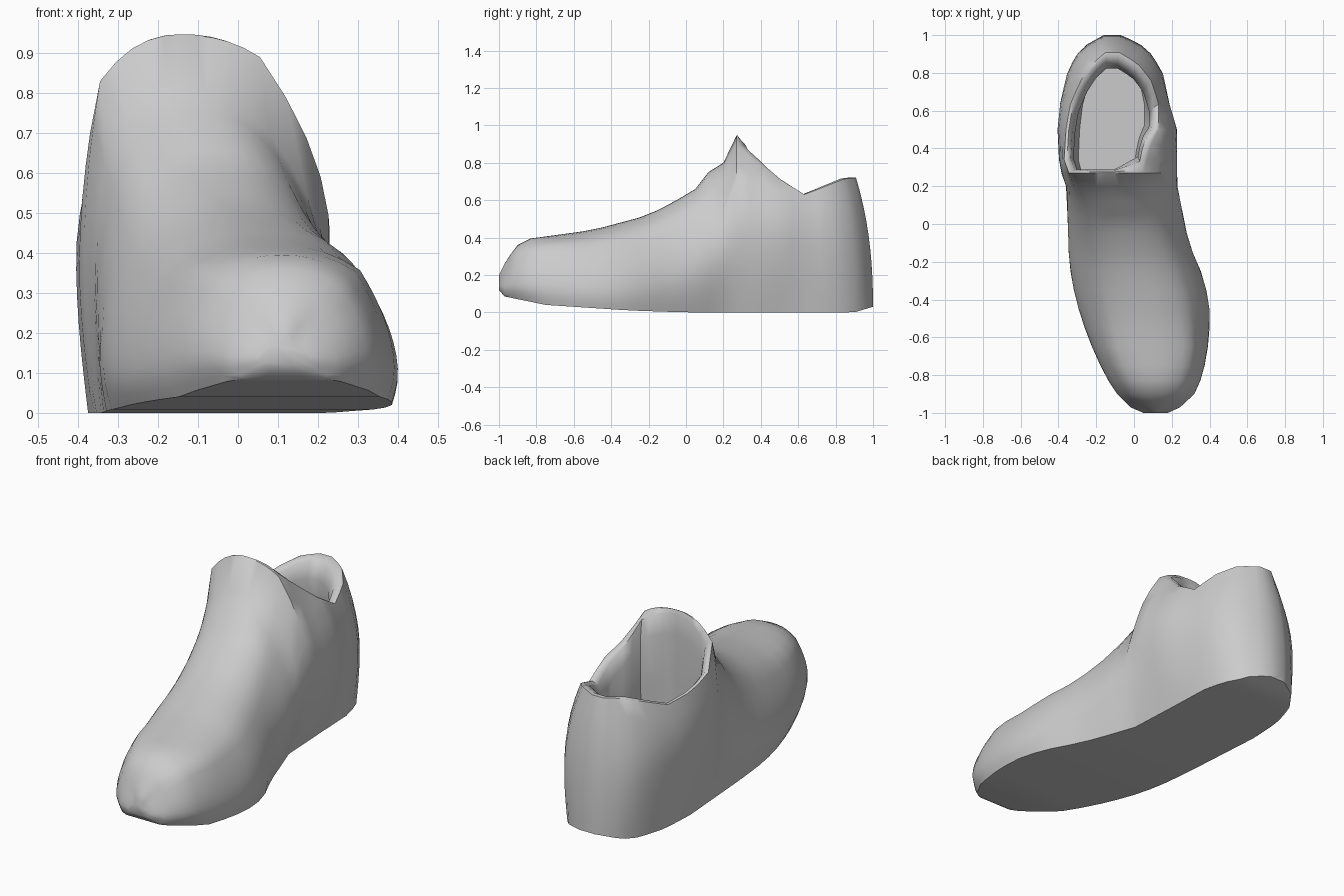
import bpy, bmesh, math

if "Cube" in bpy.data.objects:
    bpy.data.objects.remove(bpy.data.objects["Cube"])

# Profiles along the length of the shoe: (y, value)
SOLE_Z = [(-1, .12), (-.97, .085), (-.75, .04), (-.3, .01), (0, 0), (.9, 0), (1, .03)]
TOP_Z = [(-1, .2), (-.97, .26), (-.91, .355), (-.83, .395), (-.5, .44), (-.2, .52),
         (-.05, .6), (.05, .66), (.12, .75), (.2, .8), (.27, .945)]
CREST_ZR = [(-1, .17), (-.97, .23), (-.91, .31), (-.8, .35), (-.5, .365), (-.2, .43),
            (0, .53), (.2, .70), (.27, .89), (.5, .71), (.64, .63), (.8, .68), (.92, .715), (1, .72)]
CREST_ZL = [(-1, .17), (-.97, .23), (-.91, .31), (-.8, .35), (-.5, .365), (-.2, .43),
            (0, .53), (.2, .70), (.27, .83), (.34, .70), (.45, .65), (.64, .63), (.8, .68), (.92, .715), (1, .72)]
MAX_L = [(-1, .05), (-.97, -.02), (-.9, -.09), (-.8, -.155), (-.6, -.245), (-.4, -.31), (-.2, -.345),
         (0, -.35), (.2, -.36), (.3, -.395), (.5, -.405), (.65, -.39), (.8, -.355), (.9, -.31), (.96, -.24), (1, -.16)]
MAX_R = [(-1, .18), (-.97, .245), (-.9, .32), (-.8, .365), (-.6, .4), (-.45, .4), (-.3, .375), (-.1, .29),
         (.2, .23), (.5, .228), (.65, .185), (.8, .155), (.9, .10), (.96, .03), (1, -.07)]
BASE_L = [(-1, .07), (-.95, -.02), (-.8, -.125), (-.6, -.22), (-.4, -.285), (-.2, -.325), (0, -.34),
          (.5, -.375), (.7, -.365), (.85, -.32), (.95, -.25), (1, -.16)]
BASE_R = [(-1, .16), (-.95, .25), (-.8, .345), (-.6, .385), (-.45, .385), (-.3, .36), (-.1, .265),
          (.2, .16), (.5, .145), (.75, .135), (.88, .09), (.96, .02), (1, -.07)]
CREST_L = [(-1, .09), (-.9, -.02), (-.7, -.12), (-.4, -.19), (-.1, -.24), (.1, -.28), (.27, -.345),
           (.34, -.37), (.5, -.36), (.65, -.335), (.8, -.28), (.92, -.22), (1, -.15)]
CREST_R = [(-1, .14), (-.9, .255), (-.7, .31), (-.4, .28), (-.1, .18), (.1, .11), (.27, .055),
           (.4, .08), (.5, .13), (.65, .13), (.8, .09), (.92, .02), (1, -.08)]
WIDEST = [(-1, .3), (-.4, .2), (0, .35), (.3, .52), (.6, .65), (1, .4)]

STATIONS = [-1, -.985, -.97, -.94, -.9, -.83, -.75, -.65, -.55, -.45, -.35, -.25, -.15, -.05, .05, .12, .2, .27,
            .34, .42, .5, .57, .64, .72, .8, .86, .91, .95, .98, 1]
FRONT = STATIONS.index(.27)          # front edge of the opening
ROWS, ROOF = 10, 10


def at(profile, y):
    for (a, va), (b, vb) in zip(profile, profile[1:]):
        if y <= b:
            return va + (vb - va) * (y - a) / (b - a)
    return profile[-1][1]


def leaned(x, y, z):
    """Lean the heel forward towards its top."""
    k = min(1, max(0, (y - .6) / .4))
    return (x, y - .2 * k * z ** 2.4, z)


def wall(y, base, widest, crest, crest_z):
    zb, zc, tm = at(SOLE_Z, y), at(crest_z, y), at(WIDEST, y)
    b, m, s = at(base, y), at(widest, y), at(crest, y)
    pts = []
    for i in range(ROWS + 1):
        t = (i / ROWS) ** 1.15
        if t < tm:
            x = b + (m - b) * math.sin(math.pi / 2 * t / tm)
        else:
            x = m + (s - m) * ((t - tm) / (1 - tm)) ** 1.8
        pts.append(leaned(x, y, zb + (zc - zb) * t))
    return pts


def roof(y):
    l, r, zt = at(CREST_L, y), at(CREST_R, y), at(TOP_Z, y)
    zl, zr = at(CREST_ZL, y), at(CREST_ZR, y)
    pts = []
    for i in range(ROOF + 1):
        v = 2 * i / ROOF - 1
        edge = zl if v < 0 else zr
        pts.append((l + (r - l) * (v + 1) / 2, y, edge + (zt - edge) * (1 - abs(v) ** 2.4)))
    return pts


def sole(y):
    l, r, z = at(BASE_L, y), at(BASE_R, y), at(SOLE_Z, y)
    return [leaned(l + (r - l) * f, y, z) for f in (0, .25, .5, .75, 1)]


bm = bmesh.new()


def grid(rows, closed=False):
    vs = [[bm.verts.new(p) for p in row] for row in rows]
    n = len(vs[0])
    for a, b in zip(vs, vs[1:]):
        for i in range(n if closed else n - 1):
            j = (i + 1) % n
            bm.faces.new((a[i], a[j], b[j], b[i]))
    return vs


# Side walls, vamp with tongue, underside
left = [wall(y, BASE_L, MAX_L, CREST_L, CREST_ZL) for y in STATIONS]
right = [wall(y, BASE_R, MAX_R, CREST_R, CREST_ZR) for y in STATIONS]
vamp = [roof(y) for y in STATIONS[:FRONT + 1]]
bottom = [sole(y) for y in STATIONS]
for part in (left, right, vamp, bottom):
    grid(part)

# Toe tip and back of heel
bm.faces.new([bm.verts.new(p) for p in left[0] + vamp[0][1:-1] + right[0][::-1] + bottom[0][-2:0:-1]])
heel_rows = [[l, r] for l, r in zip(left[-1], right[-1])]
grid(heel_rows[1:])
bm.faces.new([bm.verts.new(p) for p in bottom[-1] + heel_rows[1][::-1]])

# Padded collar rolling into the lining
rim = [w[-1] for w in left[FRONT:]] + [w[-1] for w in right[FRONT:]][::-1] + vamp[-1][1:-1][::-1]


def inset(fx, fy, cy, z_mix, z_flat, drop, corner=0.0):
    """Shrink the rim inwards; corner rounds off the inner front of the opening."""
    pts = []
    for x, y, z in rim:
        push = corner * max(0, x + .1) * max(0, min(1, (.6 - y) / .3))
        pts.append((-.12 + (x + .12) * fx, cy + (y - cy) * fy + push, z * (1 - z_mix) + z_flat * z_mix - drop))
    return pts


lining = grid([rim, inset(.94, .96, .42, 0, 0, -.002, .1), inset(.86, .89, .40, 0, 0, .02, .3),
               inset(.8, .84, .38, .1, .4, .07, .45), inset(.82, .9, .40, .6, .4, .07, .45),
               inset(.8, 1.02, .45, 1, .22, 0, .4), inset(.7, 1.0, .44, 1, .12, 0, .3)], closed=True)
bm.faces.new(lining[-1])

bmesh.ops.remove_doubles(bm, verts=bm.verts, dist=.0005)
bmesh.ops.recalc_face_normals(bm, faces=bm.faces)
mesh = bpy.data.meshes.new("shoe")
bm.to_mesh(mesh)
bm.free()
shoe = bpy.data.objects.new("shoe", mesh)
bpy.context.collection.objects.link(shoe)
bpy.context.view_layer.objects.active = shoe
shoe.select_set(True)
bpy.ops.object.shade_smooth_by_angle(angle=math.radians(50))
